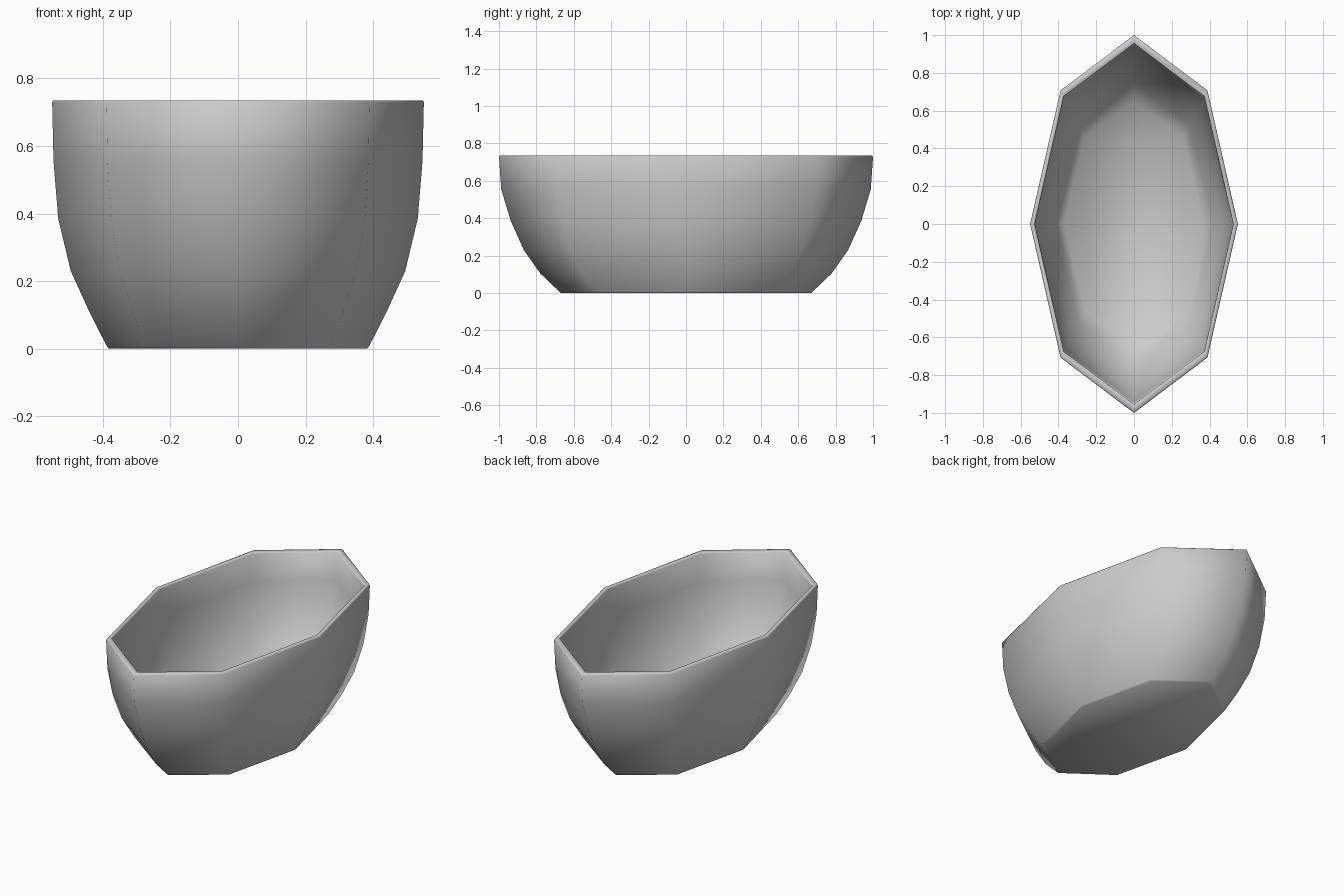
import bpy, bmesh
from math import sin, cos, pi, radians

cube = bpy.data.objects.get("Cube")
if cube:
    bpy.data.objects.remove(cube, do_unlink=True)

SIDES = 8
INNER = 0.955     # inner wall size relative to the outer wall
FLOOR = 0.035     # floor thickness
TOP = 0.735
LIP = 0.006       # tiny rounding at the rim

# Outer wall, bottom to top: half width, half length, height
outer = [(0.382, 0.668, 0.0), (0.388, 0.677, 0.007), (0.438, 0.779, 0.105),
         (0.495, 0.867, 0.23), (0.532, 0.937, 0.385), (0.546, 0.988, 0.555),
         (0.55, 1.0, TOP - LIP)]

# Inner wall follows the outer one, raised onto the floor
inner = [(x * INNER, y * INNER, FLOOR + z * (TOP - FLOOR) / TOP)
         for x, y, z in outer[1:]]
rim = [(0.55 - LIP / 2, 1.0 - LIP, TOP),
       (0.55 * INNER + LIP / 2, INNER + LIP, TOP)]
profile = outer + rim + inner[::-1]

# Loft the profile rings into an eight-sided oval shell
bm = bmesh.new()
rings = [[bm.verts.new((rx * cos(2 * pi * i / SIDES), ry * sin(2 * pi * i / SIDES), z))
          for i in range(SIDES)] for rx, ry, z in profile]
for low, high in zip(rings, rings[1:]):
    for i in range(SIDES):
        j = (i + 1) % SIDES
        bm.faces.new((low[i], low[j], high[j], high[i]))
bm.faces.new(rings[0][::-1])   # underside
bm.faces.new(rings[-1])        # inside floor
bmesh.ops.recalc_face_normals(bm, faces=bm.faces)

mesh = bpy.data.meshes.new("bowl")
bm.to_mesh(mesh)
bm.free()
bowl = bpy.data.objects.new("bowl", mesh)
bpy.context.collection.objects.link(bowl)

# Plain grey finish
grey = bpy.data.materials.new("light grey")
grey.use_nodes = True
colour = (0.6, 0.6, 0.6, 1.0)
grey.diffuse_color = colour
grey.node_tree.nodes["Principled BSDF"].inputs["Base Color"].default_value = colour
mesh.materials.append(grey)

# Soft shading across the facets
bpy.ops.object.select_all(action='DESELECT')
bowl.select_set(True)
bpy.context.view_layer.objects.active = bowl
bpy.ops.object.shade_smooth_by_angle(angle=radians(80))
